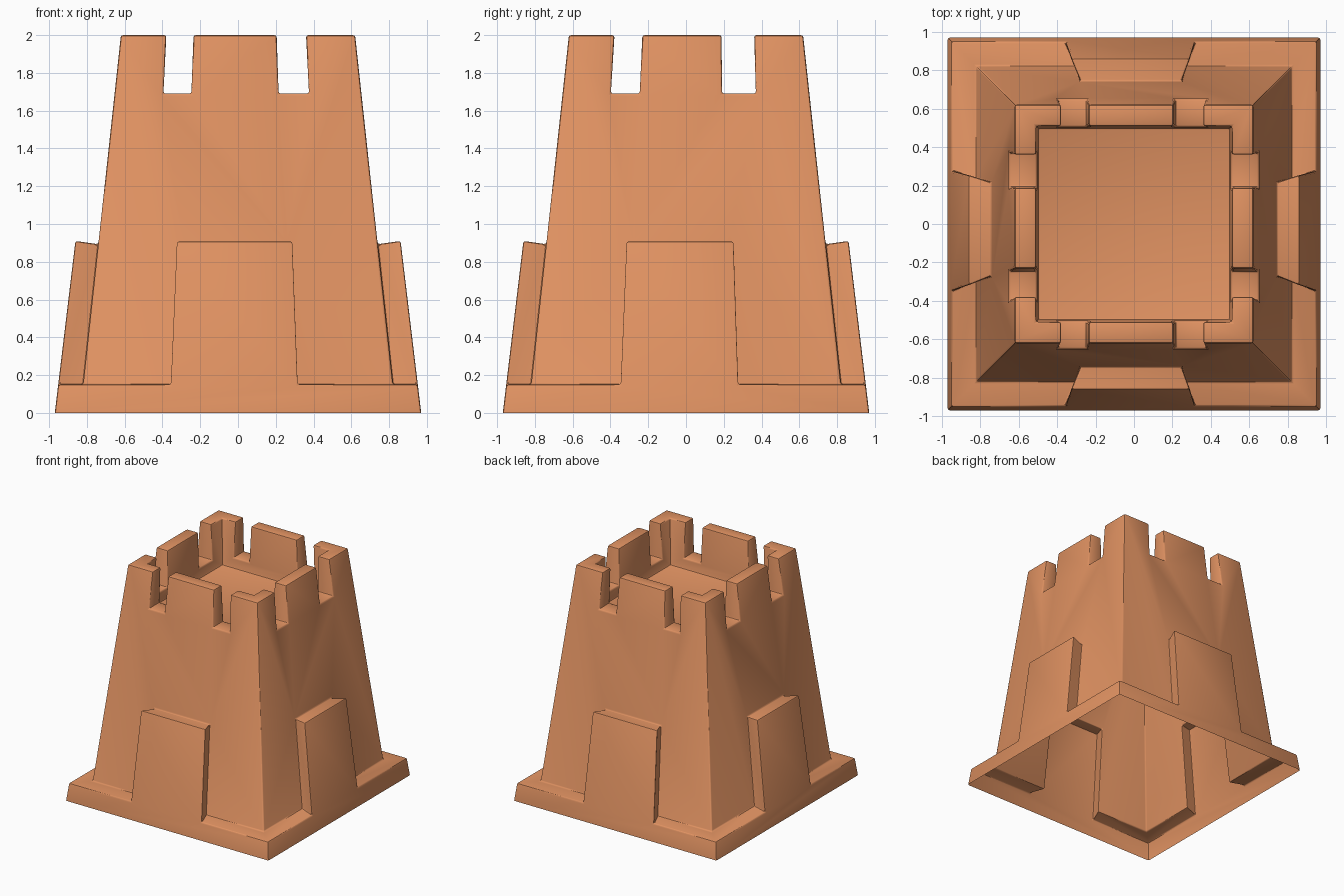
import bpy, bmesh, math
from mathutils import Vector

if "Cube" in bpy.data.objects:
    bpy.data.objects.remove(bpy.data.objects["Cube"])

sand = bpy.data.materials.new("orange_sand")
sand.diffuse_color = (0.74, 0.285, 0.12, 1)
sand.use_nodes = True
sand.node_tree.nodes["Principled BSDF"].inputs["Base Color"].default_value = sand.diffuse_color


def body_half(z):      # half width of the tapered tower
    return 0.836 - 0.108 * z


def skirt_half(z):     # half width of the foot and the raised panels
    return 0.97 - 0.12 * z


def make_object(name, bm):
    bmesh.ops.remove_doubles(bm, verts=bm.verts, dist=0.0005)
    bmesh.ops.recalc_face_normals(bm, faces=bm.faces)
    me = bpy.data.meshes.new(name)
    bm.to_mesh(me)
    bm.free()
    ob = bpy.data.objects.new(name, me)
    bpy.context.collection.objects.link(ob)
    return ob


def add_side(bm, place, l, r):
    """One wall with its stretch of foot and its flared panel."""
    def v(u, d, z):
        return bm.verts.new(place(u, d, z))

    def chain(s, e):   # points for one half of the wall
        zf, zo, zi = 0.15, 0.91, 0.893
        f, b = skirt_half(zf), body_half(zf)
        return dict(
            foot=v(s * 0.97, 0.97, 0), rim=v(s * f, f, zf),
            po=v(e, f, zf), to=v(e * 0.91, skirt_half(zo), zo),
            pi=v(e * 0.84, b, zf), ti=v(e * 0.77, body_half(zi), zi),
            base=v(s * b, b, zf), top=v(s * body_half(2), body_half(2), 2))
    a, c = chain(-1, l), chain(1, r)
    bm.faces.new([a["foot"], c["foot"], c["rim"], c["po"], c["to"],
                  a["to"], a["po"], a["rim"]])
    bm.faces.new([a["base"], a["pi"], a["ti"], c["ti"], c["pi"],
                  c["base"], c["top"], a["top"]])
    bm.faces.new([a["to"], c["to"], c["ti"], a["ti"]])
    for k in (a, c):
        bm.faces.new([k["rim"], k["po"], k["pi"], k["base"]])
        bm.faces.new([k["po"], k["to"], k["ti"], k["pi"]])


# Tower shell: four walls, closed for cutting
bm = bmesh.new()
for s in (-1, 1):
    add_side(bm, lambda u, d, z: (u, s * d, z), -0.36, 0.32)
    add_side(bm, lambda u, d, z: (s * d, u, z), -0.35, 0.28)
for h, z in ((0.97, 0), (body_half(2), 2)):
    bm.faces.new([bm.verts.new((x * h, y * h, z))
                  for x, y in ((-1, -1), (1, -1), (1, 1), (-1, 1))])
tower = make_object("sand_tower", bm)
tower.data.materials.append(sand)


def cutter(name, low, high, z0, z1):
    """Tapered box: low and high are (x0, x1, y0, y1)."""
    bm = bmesh.new()
    rings = [[bm.verts.new((q[i], q[j], z)) for i, j in ((0, 2), (1, 2), (1, 3), (0, 3))]
             for q, z in ((low, z0), (high, z1))]
    bm.faces.new(rings[0])
    bm.faces.new(rings[1])
    for i in range(4):
        j = (i + 1) % 4
        bm.faces.new([rings[0][i], rings[0][j], rings[1][j], rings[1][i]])
    ob = make_object(name, bm)
    ob.hide_render = True
    return ob


# Sunken roof and the notches between the battlements
cutters = [cutter("roof_cutter", (-0.5, 0.5, -0.5, 0.5), (-0.515, 0.515, -0.515, 0.515), 1.6, 2.2)]
for a, b, c, d in ((-0.395, -0.247, -0.369, -0.228), (0.215, 0.376, 0.198, 0.35)):
    cutters.append(cutter("notch_cutter", (a, b, -1, 1), (c, d, -1, 1), 1.69, 2.2))
for a, b, c, d in ((-0.398, -0.245, -0.366, -0.222), (0.191, 0.37, 0.186, 0.355)):
    cutters.append(cutter("notch_cutter", (-1, 1, a, b), (-1, 1, c, d), 1.69, 2.2))

bpy.context.view_layer.objects.active = tower
tower.select_set(True)
for c in cutters:
    m = tower.modifiers.new("cut", 'BOOLEAN')
    m.operation = 'DIFFERENCE'
    m.solver = 'EXACT'
    m.object = c
    bpy.ops.object.modifier_apply(modifier=m.name)
for c in cutters:
    bpy.data.objects.remove(c)

# Open underside
bm = bmesh.new()
bm.from_mesh(tower.data)
bmesh.ops.delete(bm, geom=[f for f in bm.faces if all(v.co.z < 0.001 for v in f.verts)],
                 context='FACES')
for f in bm.faces:
    f.material_index = 0
bm.to_mesh(tower.data)
bm.free()

# Slightly softened moulded edges
bev = tower.modifiers.new("soft_edges", 'BEVEL')
bev.width = 0.012
bev.segments = 2
bev.limit_method = 'ANGLE'
bev.angle_limit = math.radians(40)
bpy.ops.object.modifier_apply(modifier=bev.name)
bpy.ops.object.select_all(action='DESELECT')
tower.select_set(True)
bpy.ops.object.shade_smooth_by_angle(angle=math.radians(40))
